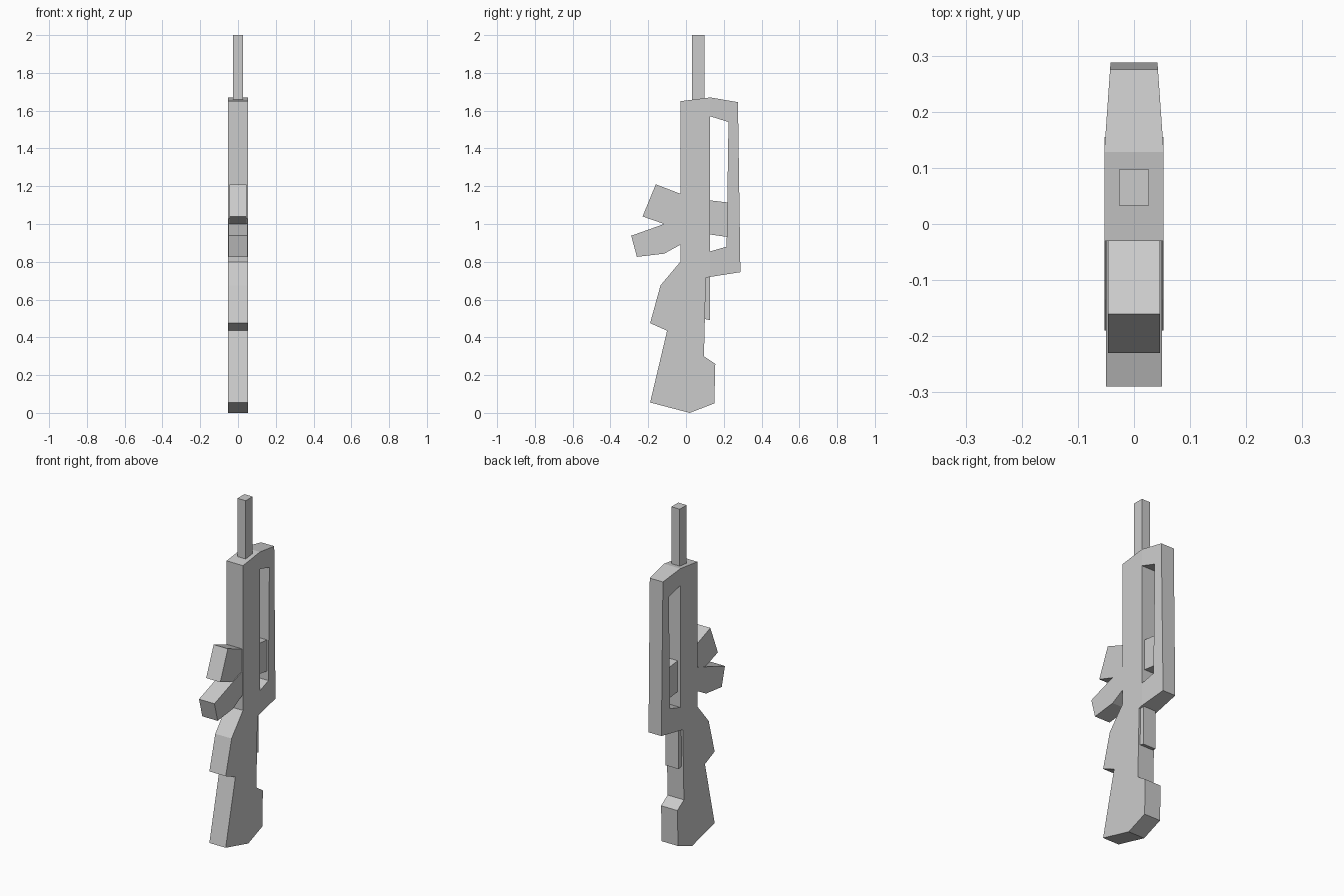
import bpy, bmesh

cube = bpy.data.objects.get("Cube")
if cube:
    bpy.data.objects.remove(cube, do_unlink=True)

grey = bpy.data.materials.new("plain grey")
grey.use_nodes = True
COLOUR = (0.6, 0.6, 0.6, 1)
grey.diffuse_color = COLOUR
grey.node_tree.nodes["Principled BSDF"].inputs["Base Color"].default_value = COLOUR


def plate(name, profile, width):
    """Extrude a (y, z) side profile across x; width gives the half width at y."""
    half = width if callable(width) else (lambda y: width)
    bm = bmesh.new()
    left = [bm.verts.new((half(y), y, z)) for y, z in profile]
    right = [bm.verts.new((-half(y), y, z)) for y, z in profile]
    bm.faces.new(left)
    bm.faces.new(right[::-1])
    n = len(profile)
    for i in range(n):
        j = (i + 1) % n
        bm.faces.new((left[i], right[i], right[j], left[j]))
    bmesh.ops.recalc_face_normals(bm, faces=bm.faces)
    mesh = bpy.data.meshes.new(name)
    bm.to_mesh(mesh)
    bm.free()
    mesh.materials.append(grey)
    obj = bpy.data.objects.new(name, mesh)
    bpy.context.scene.collection.objects.link(obj)
    return obj


HALF = 0.053
JOIN = 0.128  # where the body meets the carrying frame


def taper(y):
    return HALF - 0.07 * (y - JOIN)


# Receiver and shoulder stock in one slab
plate("body_and_stock", [
    (-0.03, 1.65), (JOIN, 1.67), (JOIN, 0.72), (0.105, 0.715), (0.095, 0.3),
    (0.155, 0.26), (0.15, 0.05), (0.02, 0), (-0.19, 0.055), (-0.1, 0.435),
    (-0.19, 0.475), (-0.135, 0.675), (-0.03, 0.8)], HALF)

# Tapered carrying frame around the window
plate("carrying_frame", [
    (JOIN, 1.67), (0.275, 1.645), (0.288, 0.745), (JOIN, 0.72),
    (JOIN, 0.855), (0.215, 0.88), (0.225, 1.54), (JOIN, 1.57)], taper)

# Inset block that splits the window
plate("window_block", [
    (0.11, 1.127), (0.23, 1.113), (0.23, 0.93), (0.11, 0.947)], 0.036)

# Two stubs on the front
plate("upper_stub", [
    (-0.01, 1.152), (-0.03, 1.16), (-0.16, 1.21), (-0.23, 1.04),
    (-0.115, 1.0), (-0.01, 0.96)], 0.046)
plate("lower_stub", [
    (-0.01, 1.036), (-0.115, 1.0), (-0.29, 0.938), (-0.26, 0.826),
    (-0.115, 0.843), (-0.03, 0.89), (-0.01, 0.9)], 0.05)

# Thin strip under the frame
plate("back_strip", [
    (0.09, 0.74), (JOIN, 0.74), (JOIN, 0.49), (0.09, 0.5)], 0.042)

# Square barrel
plate("barrel", [(0.033, 1.6), (0.033, 2), (0.097, 2), (0.097, 1.6)], 0.027)
